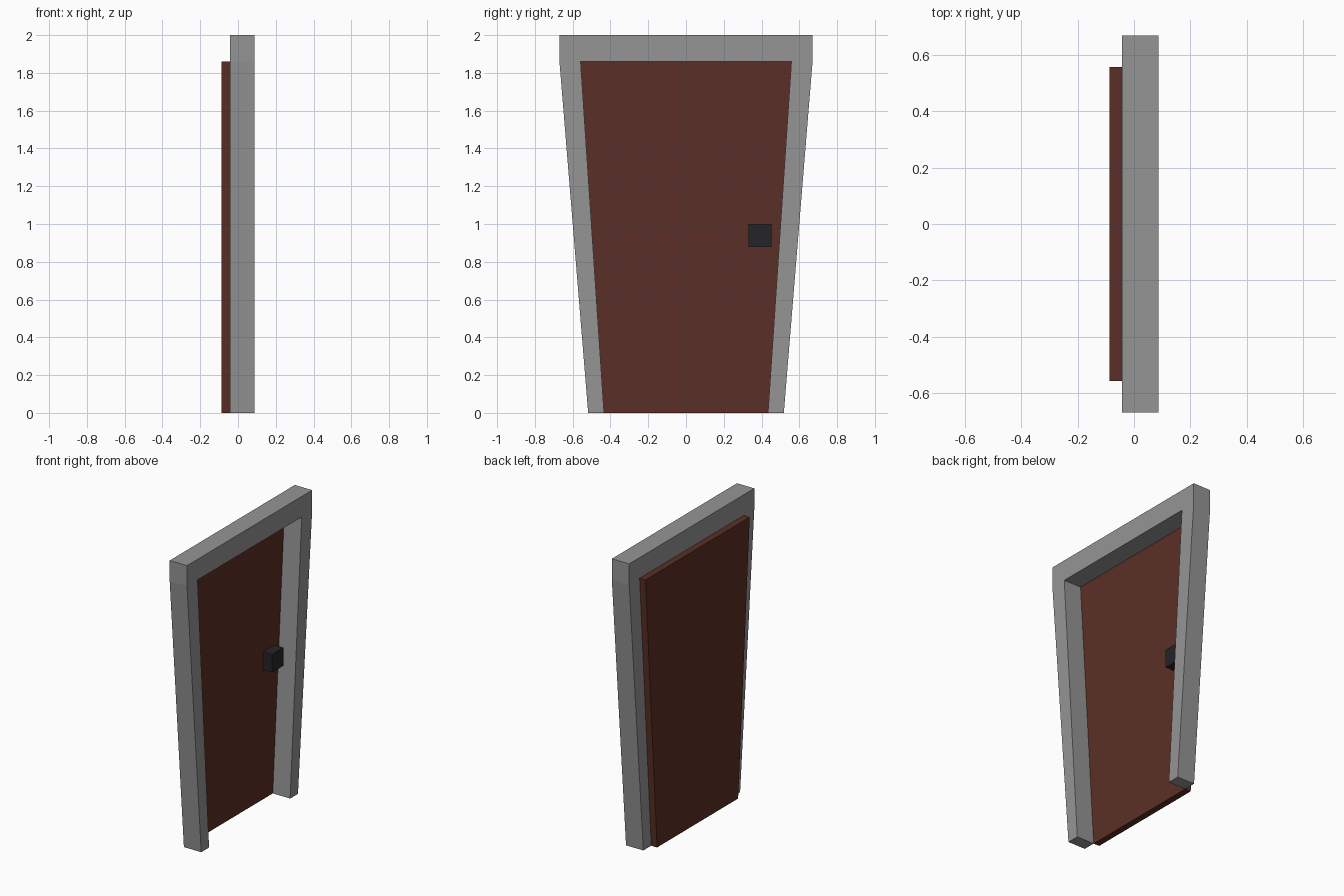
import bpy, bmesh

if "Cube" in bpy.data.objects:
    bpy.data.objects.remove(bpy.data.objects["Cube"])


def material(name, rgb):
    m = bpy.data.materials.new(name)
    m.diffuse_color = (*rgb, 1.0)
    m.use_nodes = True
    m.node_tree.nodes["Principled BSDF"].inputs["Base Color"].default_value = m.diffuse_color
    return m


def extrude_profile(name, profile, x0, x1, mat):
    """Extrude a closed (y, z) outline along x."""
    bm = bmesh.new()
    face = bm.faces.new([bm.verts.new((x0, y, z)) for y, z in profile])
    ext = bmesh.ops.extrude_face_region(bm, geom=[face])
    verts = [v for v in ext["geom"] if isinstance(v, bmesh.types.BMVert)]
    bmesh.ops.translate(bm, verts=verts, vec=(x1 - x0, 0, 0))
    bmesh.ops.recalc_face_normals(bm, faces=bm.faces)
    mesh = bpy.data.meshes.new(name)
    bm.to_mesh(mesh)
    bm.free()
    mesh.materials.append(mat)
    obj = bpy.data.objects.new(name, mesh)
    bpy.context.collection.objects.link(obj)
    return obj


def mirrored(half):
    """Complete a +y half outline with its -y reflection."""
    return half + [(-y, z) for y, z in reversed(half)]


grey = material("grey_frame", (0.30, 0.30, 0.30))
brown = material("red_brown_door", (0.102, 0.028, 0.019))
black = material("dark_handle", (0.018, 0.018, 0.020))

BACK, SEAM, FRONT = -0.087, -0.043, 0.087
LINTEL = 1.86  # underside of the lintel

# Tapered frame: up the outside, over the top, back along the opening
outer = [(0.518, 0), (0.67, LINTEL), (0.67, 2.0)]
inner = [(0.434, 0), (0.558, LINTEL)]
extrude_profile("door_frame", mirrored(outer) + mirrored(inner)[::-1],
                SEAM, FRONT, grey)

# Door panel, filling the opening behind the frame
extrude_profile("door_panel", mirrored(inner), BACK, SEAM, brown)

# Square handle block on the door
extrude_profile("door_handle",
                [(0.33, 0.877), (0.452, 0.877), (0.452, 1.0), (0.33, 1.0)],
                SEAM, 0.025, black)
